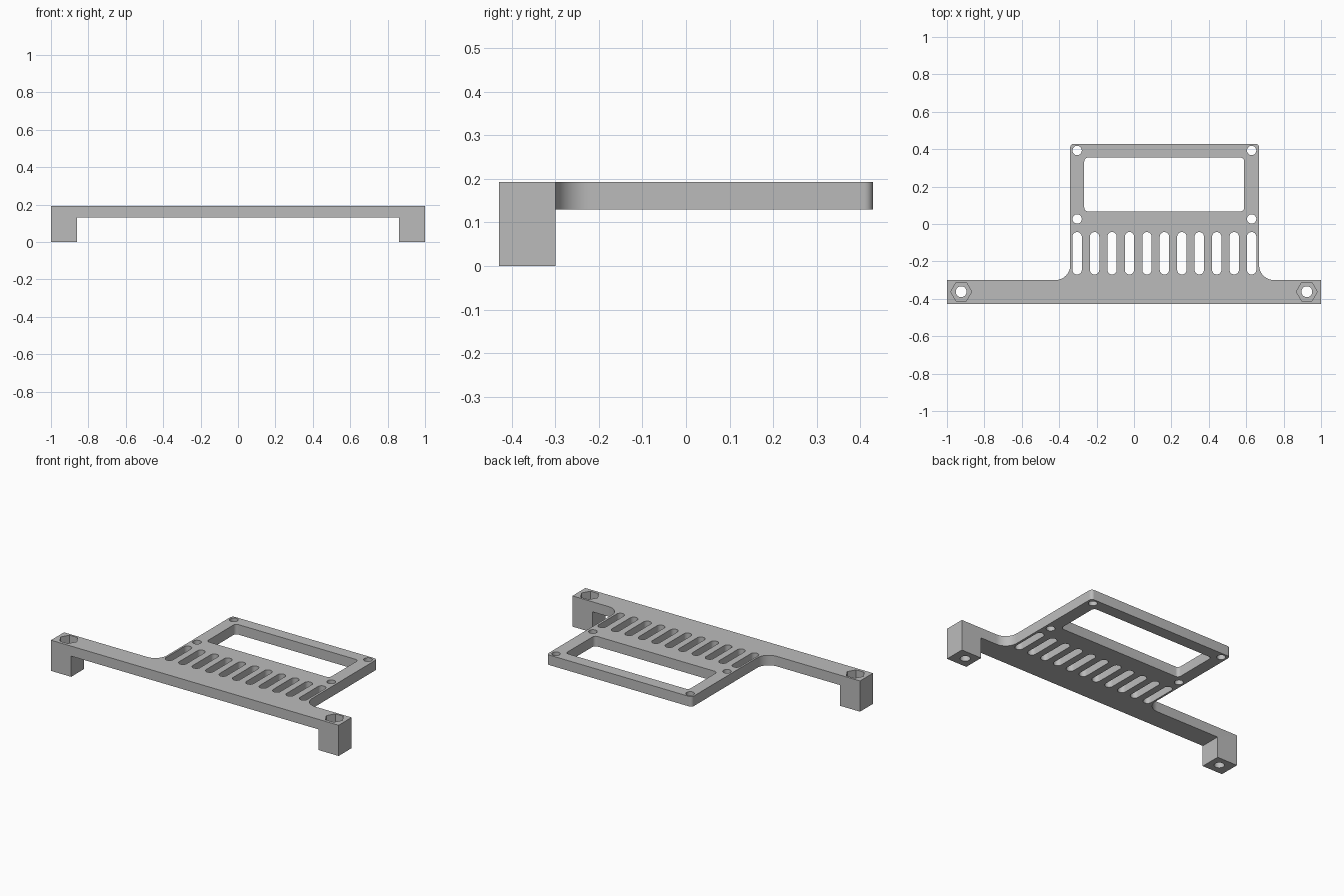
import bpy, bmesh
from math import cos, sin, pi, radians
from mathutils import Vector

if "Cube" in bpy.data.objects:
    bpy.data.objects.remove(bpy.data.objects["Cube"])

TOP, UNDER = 0.193, 0.13          # plate top and underside
BOLT_X, BOLT_Y = 0.924, -0.362    # mounting bolts in the feet


def arc(cx, cy, r, a0, a1, n=8):
    """Points on an arc, angles in degrees."""
    return [(cx + r * cos(radians(a0 + (a1 - a0) * i / n)),
             cy + r * sin(radians(a0 + (a1 - a0) * i / n))) for i in range(n + 1)]


def circle(cx, cy, r, n=32):
    return arc(cx, cy, r, 0, 360, n)[:-1]


def rounded_rect(x0, x1, y0, y1, r):
    return (arc(x1 - r, y1 - r, r, 0, 90) + arc(x0 + r, y1 - r, r, 90, 180) +
            arc(x0 + r, y0 + r, r, 180, 270) + arc(x1 - r, y0 + r, r, 270, 360))


def slot(cx, y0, y1, r):
    return arc(cx, y1 - r, r, 0, 180, 16) + arc(cx, y0 + r, r, 180, 360, 16)


def prism(name, loops, z0, z1):
    """Fill the outline minus its holes and extrude it upward."""
    bm = bmesh.new()
    edges = []
    for pts in loops:
        vs = [bm.verts.new((x, y, z0)) for x, y in pts]
        edges += [bm.edges.new((a, b)) for a, b in zip(vs, vs[1:] + vs[:1])]
    bmesh.ops.triangle_fill(bm, use_beauty=True, edges=edges, normal=Vector((0, 0, 1)))
    ext = bmesh.ops.extrude_face_region(bm, geom=bm.faces[:])
    bmesh.ops.translate(bm, vec=(0, 0, z1 - z0),
                        verts=[g for g in ext["geom"] if isinstance(g, bmesh.types.BMVert)])
    bmesh.ops.recalc_face_normals(bm, faces=bm.faces[:])
    me = bpy.data.meshes.new(name)
    bm.to_mesh(me)
    bm.free()
    ob = bpy.data.objects.new(name, me)
    bpy.context.collection.objects.link(ob)
    return ob


# Plan outline: crossbar, filleted into a round-cornered frame
L, R, F, c, bar = -0.341, 0.669, 0.08, 0.02, -0.30
outline = ([(-1, -0.429), (1, -0.429), (1, bar)]
           + arc(R + F, bar + F, F, 270, 180, 12)
           + arc(R - c, 0.429 - c, c, 0, 90) + arc(L + c, 0.429 - c, c, 90, 180)
           + arc(L - F, bar + F, F, 0, -90, 12) + [(-1, bar)])

# Openings: window, vent slots, corner holes, bolt bores
holes = [rounded_rect(-0.266, 0.589, 0.067, 0.355, 0.02)]
holes += [slot(-0.304 + 0.0933 * i, -0.27, -0.043, 0.025) for i in range(11)]
holes += [circle(x, y, 0.025) for x in (-0.304, 0.629) for y in (0.027, 0.393)]
holes += [circle(s * BOLT_X, BOLT_Y, 0.029) for s in (-1, 1)]
bracket = prism("vented_bracket", [outline] + holes, 0, TOP)

# Cutters: space between the feet, hexagonal nut pockets
cutters = [prism("underside_cutter", [[(-0.86, -0.6), (0.86, -0.6), (0.86, 0.6), (-0.86, 0.6)]],
                 -0.2, UNDER)]
cutters += [prism("nut_cutter", [circle(s * BOLT_X, BOLT_Y, 0.056, 6)], TOP - 0.05, TOP + 0.1)
            for s in (-1, 1)]
for cutter in cutters:
    cutter.hide_render = True
    mod = bracket.modifiers.new("cut", "BOOLEAN")
    mod.operation, mod.solver, mod.object = "DIFFERENCE", "EXACT", cutter

# Bake the cuts, drop the cutters, smooth the curved walls
bpy.context.view_layer.objects.active = bracket
bracket.select_set(True)
for mod in list(bracket.modifiers):
    bpy.ops.object.modifier_apply(modifier=mod.name)
for cutter in cutters:
    bpy.data.objects.remove(cutter)
bpy.ops.object.shade_smooth_by_angle(angle=radians(30))

grey = bpy.data.materials.new("plain grey")
grey.diffuse_color = (0.5, 0.5, 0.5, 1)
grey.use_nodes = True
grey.node_tree.nodes["Principled BSDF"].inputs["Base Color"].default_value = grey.diffuse_color
bracket.data.materials.clear()
bracket.data.materials.append(grey)
